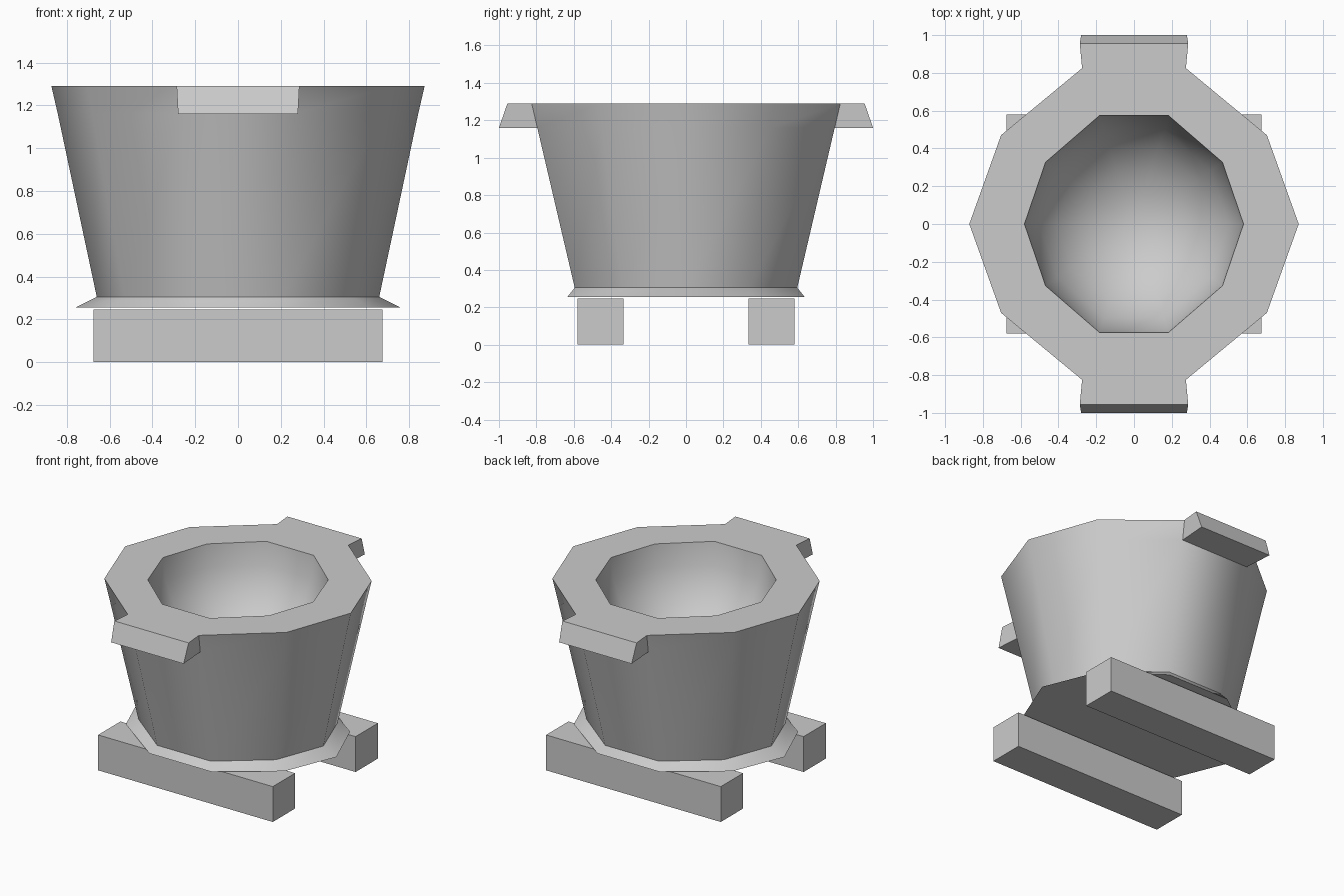
import bpy, bmesh, math

if "Cube" in bpy.data.objects:
    bpy.data.objects.remove(bpy.data.objects["Cube"])

# unit ten-sided outline, flat sides facing front and back
QUARTER = [(1, 0), (0.807, 0.57), (0.315, 1)]
OUTLINE = (QUARTER + [(-x, y) for x, y in reversed(QUARTER)]
           + [(-x, -y) for x, y in QUARTER[1:]]
           + [(x, -y) for x, y in reversed(QUARTER[1:])])


def finish(bm, name, smooth=None):
    bmesh.ops.recalc_face_normals(bm, faces=bm.faces)
    me = bpy.data.meshes.new(name)
    bm.to_mesh(me)
    bm.free()
    ob = bpy.data.objects.new(name, me)
    bpy.context.collection.objects.link(ob)
    if smooth:
        bpy.ops.object.select_all(action='DESELECT')
        ob.select_set(True)
        bpy.context.view_layer.objects.active = ob
        bpy.ops.object.shade_smooth_by_angle(angle=math.radians(smooth))
    return ob


# mortar: flared foot, tapered wall, flat rim, rounded bowl
TOP, LUG_Z = 1.29, 1.16
profile = [(0.76, 0.635, 0.255), (0.66, 0.595, 0.305),
           (0.842, 0.795, LUG_Z), (0.872, 0.825, TOP)]
BOWL_R, BOWL_D, STEPS = 0.58, 0.6, 6
for i in range(STEPS):
    a = math.pi / 2 * i / STEPS
    r = BOWL_R * math.cos(a)
    profile.append((r, r * 0.99, TOP - BOWL_D * math.sin(a)))

bm = bmesh.new()
rings = [[bm.verts.new((x * sx, y * sy, z)) for x, y in OUTLINE]
         for sx, sy, z in profile]
n = len(OUTLINE)
lug_faces = []
for k, (lo, hi) in enumerate(zip(rings, rings[1:])):
    for i in range(n):
        j = (i + 1) % n
        f = bm.faces.new((lo[i], lo[j], hi[j], hi[i]))
        if k == 2 and i in (2, 7):
            lug_faces.append(f)
bm.faces.new(rings[0])
tip = bm.verts.new((0, 0, TOP - BOWL_D))
for i in range(n):
    bm.faces.new((rings[-1][i], rings[-1][(i + 1) % n], tip))

# lugs drawn out of the front and back wall panels
for f in bmesh.ops.extrude_discrete_faces(bm, faces=lug_faces)['faces']:
    for v in f.verts:
        upper = v.co.z > (TOP + LUG_Z) / 2
        v.co.x = math.copysign(0.287 if upper else 0.28, v.co.x)
        v.co.y = math.copysign(0.955 if upper else 1.0, v.co.y)
finish(bm, "mortar_body", 42)

# two support rails
for name, s in (("front_rail", -1), ("back_rail", 1)):
    bm = bmesh.new()
    bmesh.ops.create_cube(bm, size=1)
    for v in bm.verts:
        v.co = (v.co.x * 1.35, s * 0.457 + v.co.y * 0.246, (v.co.z + 0.5) * 0.247)
    finish(bm, name)
